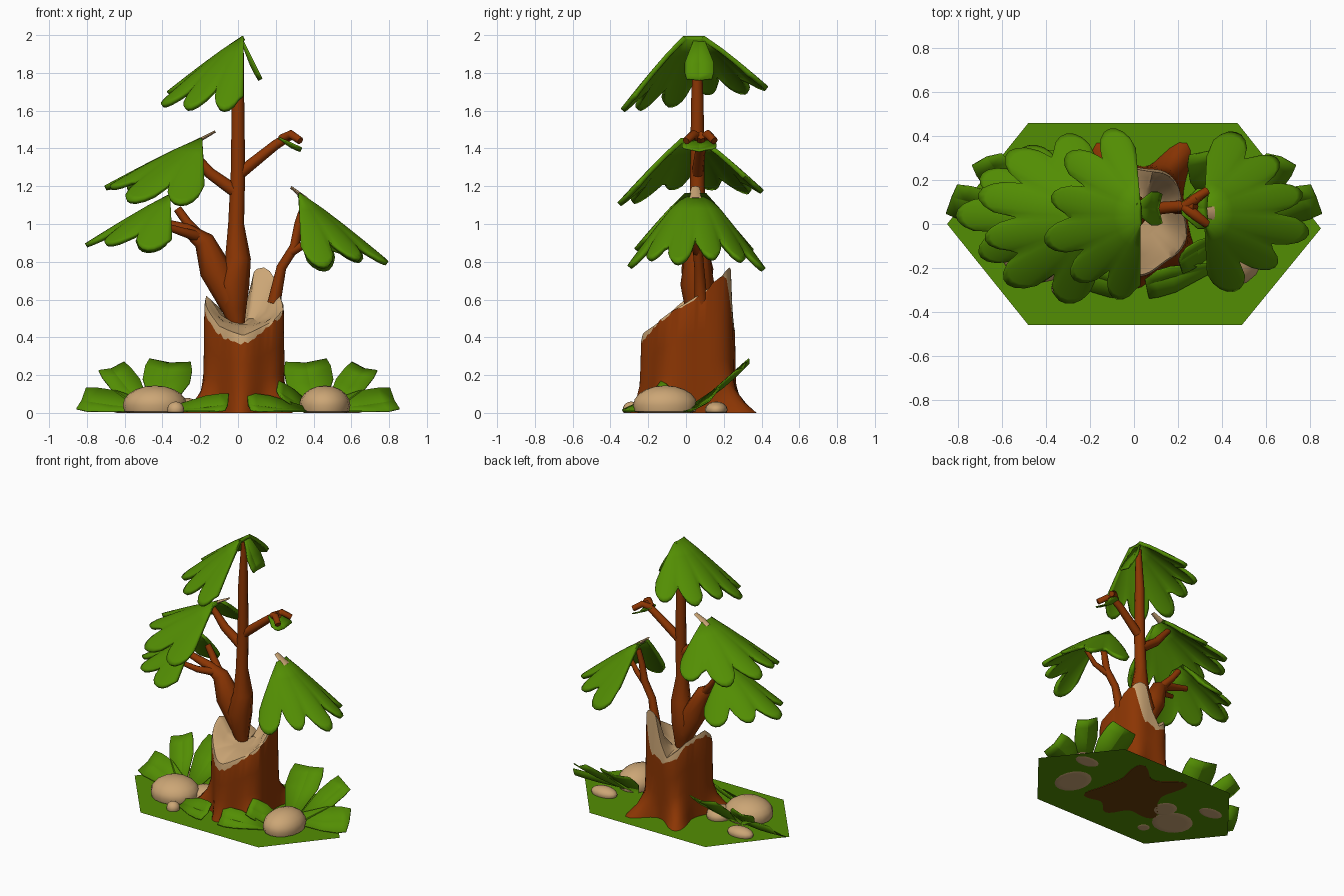
import bpy, bmesh, math, random
from mathutils import Vector

random.seed(4)
if "Cube" in bpy.data.objects:
    bpy.data.objects.remove(bpy.data.objects["Cube"])


def material(name, rgb):
    m = bpy.data.materials.new(name)
    m.use_nodes = True
    m.diffuse_color = (*rgb, 1)
    node = next(n for n in m.node_tree.nodes if n.type == 'BSDF_PRINCIPLED')
    node.inputs["Base Color"].default_value = (*rgb, 1)
    node.inputs["Roughness"].default_value = 0.8
    return m


GREEN = material("leaf green", (0.086, 0.27, 0.001))
BROWN = material("bark brown", (0.26, 0.036, 0.001))
TAN = material("pale wood and stone", (0.6, 0.38, 0.18))
EARTH = material("dark earth", (0.14, 0.048, 0.002))


def finish(bm, name, mats, angle=35):
    me = bpy.data.meshes.new(name)
    bm.to_mesh(me)
    bm.free()
    for m in mats:
        me.materials.append(m)
    ob = bpy.data.objects.new(name, me)
    bpy.context.collection.objects.link(ob)
    bpy.ops.object.select_all(action='DESELECT')
    ob.select_set(True)
    bpy.context.view_layer.objects.active = ob
    bpy.ops.object.shade_smooth_by_angle(angle=math.radians(angle))
    return ob


def loft(rings, closed=True, tan_from=None):
    """Skin a list of point rings; rows from tan_from on use the second material."""
    bm = bmesh.new()
    rows = [[bm.verts.new(p) for p in ring] for ring in rings]
    n = len(rows[0])
    for k, (a, b) in enumerate(zip(rows, rows[1:])):
        for i in range(n if closed else n - 1):
            j = (i + 1) % n
            f = bm.faces.new((a[i], a[j], b[j], b[i]))
            f.material_index = int(tan_from is not None and k >= tan_from)
    if closed:
        bm.faces.new(rows[0][::-1]).material_index = 2 if tan_from else 0
        bm.faces.new(rows[-1]).material_index = int(tan_from is not None)
    bmesh.ops.recalc_face_normals(bm, faces=bm.faces[:])
    if not closed and sum(f.normal.z for f in bm.faces) < 0:
        bmesh.ops.reverse_faces(bm, faces=bm.faces[:])
    return bm


def tube(name, pts, mat=BROWN, sides=8, widen=1):
    """Tapered limb through (x, y, z, radius) points; widen stretches it along y."""
    rings = []
    for i, p in enumerate(pts):
        c = Vector(p[:3])
        d = Vector(pts[min(i + 1, len(pts) - 1)][:3]) - Vector(pts[max(i - 1, 0)][:3])
        u = d.cross(Vector((0, 1, 0))).normalized()
        v = d.cross(u).normalized() * widen
        ring = [math.tau * s / sides for s in range(sides)]
        rings.append([c + p[3] * (u * math.cos(a) + v * math.sin(a)) for a in ring])
    return finish(loft(rings), name, [mat], 50)


def leaf(name, base, tip, w, facing=(0, 0, 1)):
    """Blunt creased leaf blade lying across the facing direction."""
    base, tip = Vector(base), Vector(tip)
    d = tip - base
    side = d.cross(Vector(facing)).normalized()
    up = side.cross(d).normalized()
    rows = []
    for t, k in ((0, 0.3), (0.6, 1), (0.85, 1), (1, 0.88)):
        c = base + d * t
        rows.append([c - side * w * k, c - up * 0.02 * k, c + side * w * k])
    bm = loft(rows, closed=False)
    for v in bm.verts:
        v.co.z = max(v.co.z, 0.012)
    ob = finish(bm, name, [GREEN], 10)
    mod = ob.modifiers.new("thickness", 'SOLIDIFY')
    mod.thickness = 0.008
    return ob


def canopy(name, apex, reach, drop, lean, arc, lobes=6):
    """Half umbrella with a lobed edge; drop is (along x, along y), lean lifts the back."""
    steps = lobes * 8
    rings = []
    for t in (0.02, 0.3, 0.55, 0.72, 0.86, 0.95, 1):
        ring = []
        for i in range(steps + 1):
            a = math.radians(arc[0] + (arc[1] - arc[0]) * i / steps)
            bump = abs(math.sin(math.pi * lobes * i / steps)) ** 0.8
            wobble = 0.05 * math.sin(2.3 * (i // 8) + apex[0] * 9)
            r = t * (0.92 + t ** 3 * (wobble - 0.22 + 0.3 * bump))
            c, s = math.cos(a), math.sin(a)
            fall = drop[0] * c * c + drop[1] * s * s - lean * s
            z = apex[2] - fall * r ** 1.08 - 0.02 * t ** 3 * (1 - bump)
            ring.append((apex[0] + reach[0] * r * c,
                         apex[1] + (0.05 + (reach[1] - 0.05) * r) * s, z))
        rings.append(ring)
    ob = finish(loft(rings, closed=False), name, [GREEN], 40)
    mod = ob.modifiers.new("thickness", 'SOLIDIFY')
    mod.thickness = 0.025
    return ob


def stone(name, x, y, rx, ry, height):
    bm = bmesh.new()
    bmesh.ops.create_uvsphere(bm, u_segments=16, v_segments=10, radius=1)
    for v in bm.verts:
        z = height * (0.28 + 0.72 * v.co.z)
        v.co = (x + rx * v.co.x, y + ry * v.co.y, max(z, 0))
    return finish(bm, name, [TAN], 50)


# Ground plate
bm = bmesh.new()
outline = [(-0.85, 0), (-0.48, -0.46), (0.49, -0.46), (0.85, -0.02), (0.47, 0.46), (-0.48, 0.46)]
bm.faces.new([bm.verts.new((x, y, 0.003)) for x, y in outline])
finish(bm, "ground", [GREEN])

# Broken stump with lobed bark, root flares and a pale torn top
BARK = [(0, 0.59), (25, 0.66), (48, 0.74), (57, 0.6), (68, 0.46), (95, 0.42), (118, 0.44),
        (140, 0.55), (180, 0.58), (225, 0.42), (268, 0.36), (315, 0.47), (360, 0.59)]
WOOD = [(0, 0.595), (30, 0.67), (50, 0.75), (60, 0.77), (74, 0.76), (88, 0.57), (105, 0.46),
        (140, 0.57), (180, 0.62), (225, 0.46), (268, 0.41), (315, 0.48), (360, 0.595)]
ROOTS = [(126, 0.65), (55, 0.65), (264, 0.2), (203, 0.65), (322, 0.45)]


def height_at(table, deg):
    for (a, za), (b, zb) in zip(table, table[1:]):
        if a <= deg <= b:
            return za + (zb - za) * (deg - a) / (b - a)


def stump_point(deg, z, scale=1.0):
    a = math.radians(deg)
    r = 0.99 + 0.05 * math.cos(math.radians(5 * (deg - 265))) - 0.06 * z
    for centre, size in ROOTS:
        gap = (deg - centre + 180) % 360 - 180
        r += size * math.exp(-(gap / 15) ** 2) * max(0, 1 - z / 0.2) ** 2
    r *= scale
    return (0.035 + 0.215 * r * math.cos(a), 0.02 + 0.255 * r * math.sin(a), z)


degs = [i * 5 for i in range(72)]
bark = [height_at(BARK, d) + random.uniform(-0.013, 0.013) for d in degs]
wood = [height_at(WOOD, d) for d in degs]
rings = [[stump_point(d, h * f) for d, h in zip(degs, bark)]
         for f in (0, 0.1, 0.22, 0.4, 0.7, 1)]
for scale, keep in ((0.97, 1), (0.84, 0.85), (0.62, 0.35), (0.35, 0.1)):
    ring = []
    for d, h in zip(degs, wood):
        x, y, _ = stump_point(d, h, scale)
        ring.append((x, y, 0.47 + (h - 0.47) * keep))
    rings.append(ring)
finish(loft(rings, tan_from=5), "stump", [BROWN, TAN, EARTH], 40)

# Young trunk growing out of the stump, with its limbs
tube("trunk", [(0, 0.06, 0.42, 0.03), (-0.02, 0.06, 0.55, 0.065), (-0.03, 0.06, 0.68, 0.09),
               (0, 0.06, 0.82, 0.068), (-0.01, 0.06, 1.0, 0.042), (0, 0.06, 1.28, 0.038),
               (0, 0.06, 1.65, 0.033), (0.01, 0.06, 1.95, 0.02)])
tube("left_limb", [(-0.03, 0.06, 0.56, 0.06), (-0.12, 0.06, 0.76, 0.085), (-0.18, 0.05, 0.91, 0.055),
                   (-0.27, 0.03, 0.97, 0.032), (-0.45, 0.03, 1.02, 0.02)])
tube("left_stub", [(-0.2, 0.06, 0.93, 0.03), (-0.27, 0.09, 1.01, 0.024), (-0.32, 0.1, 1.08, 0.022)])
tube("left_twig", [(-0.2, 0.04, 0.93, 0.03), (-0.3, -0.05, 0.96, 0.022), (-0.42, -0.09, 1.0, 0.015)])
tube("upper_left_branch", [(-0.01, 0.06, 1.17, 0.035), (-0.15, 0.06, 1.27, 0.03),
                           (-0.26, 0.06, 1.4, 0.02)])
tube("upper_right_branch", [(0, 0.06, 1.26, 0.032), (0.2, 0.08, 1.42, 0.026),
                            (0.28, 0.08, 1.47, 0.024)])
for y in (0.0, 0.15):
    tube("branch_fork", [(0.23, 0.08, 1.45, 0.024), (0.28, (0.08 + y) / 2, 1.475, 0.024),
                         (0.33, y, 1.44, 0.02)])
tube("right_branch", [(0.19, 0.08, 0.58, 0.035), (0.23, 0.07, 0.77, 0.026), (0.3, 0.06, 0.88, 0.026),
                      (0.32, 0.06, 1.0, 0.022), (0.35, 0.06, 1.1, 0.018)])
tube("right_twig", [(0.28, 0.06, 0.85, 0.024), (0.38, 0.03, 0.91, 0.018), (0.45, 0.02, 1.0, 0.015)])
tube("left_snag", [(-0.23, 0.06, 1.43, 0.012), (-0.12, 0.06, 1.49, 0.006)], TAN, widen=3)
tube("right_snag", [(0.36, 0.05, 1.13, 0.014), (0.28, 0.05, 1.195, 0.007)], TAN, widen=3)

# Foliage
canopy("top_canopy", (0.03, 0.04, 2.0), (0.44, 0.41), (0.33, 0.34), 0.07, (94, 270))
canopy("middle_left_canopy", (-0.19, 0.03, 1.46), (0.53, 0.41), (0.26, 0.33), 0.03, (88, 272))
canopy("lower_left_canopy", (-0.36, 0.04, 1.16), (0.43, 0.33), (0.25, 0.3), 0, (88, 272), 5)
canopy("right_canopy", (0.32, 0.05, 1.17), (0.47, 0.37), (0.35, 0.39), 0, (-88, 88))
leaf("top_side_leaf", (0.02, 0.07, 1.99), (0.13, 0.07, 1.77), 0.075)
leaf("branch_leaf", (0.22, 0.07, 1.46), (0.34, 0.07, 1.405), 0.09)

# Undergrowth leaning back, mirrored on both sides
LEAN = (0, -0.65, 0.76)
BLADES = [((0.42, 0.0, 0.02), (0.83, 0.11, 0.08), 0.1),
          ((0.48, 0.02, 0.01), (0.67, 0.29, 0.25), 0.085),
          ((0.41, 0.02, 0.01), (0.36, 0.32, 0.28), 0.125),
          ((0.36, -0.2, 0.02), (0.06, -0.29, 0.06), 0.075)]
for side, label in ((1, "left"), (-1, "right")):
    for base, tip, width in BLADES:
        leaf(label + "_undergrowth_leaf", (side * base[0], *base[1:]),
             (side * tip[0], *tip[1:]), width, LEAN)
leaf("left_front_leaf", (0.42, -0.06, 0.01), (0.22, -0.18, 0.13), 0.07, LEAN)

# Stones
stone("right_stone", -0.44, -0.11, 0.17, 0.16, 0.145)
stone("left_stone", 0.46, -0.11, 0.135, 0.17, 0.145)
stone("pebble", -0.33, -0.29, 0.045, 0.045, 0.06)
stone("sunken_stone", -0.28, 0.0, 0.09, 0.1, 0.08)
for side, label in ((1, "left"), (-1, "right")):
    stone(label + "_flat_stone", side * 0.56, 0.16, 0.1, 0.06, 0.06)
